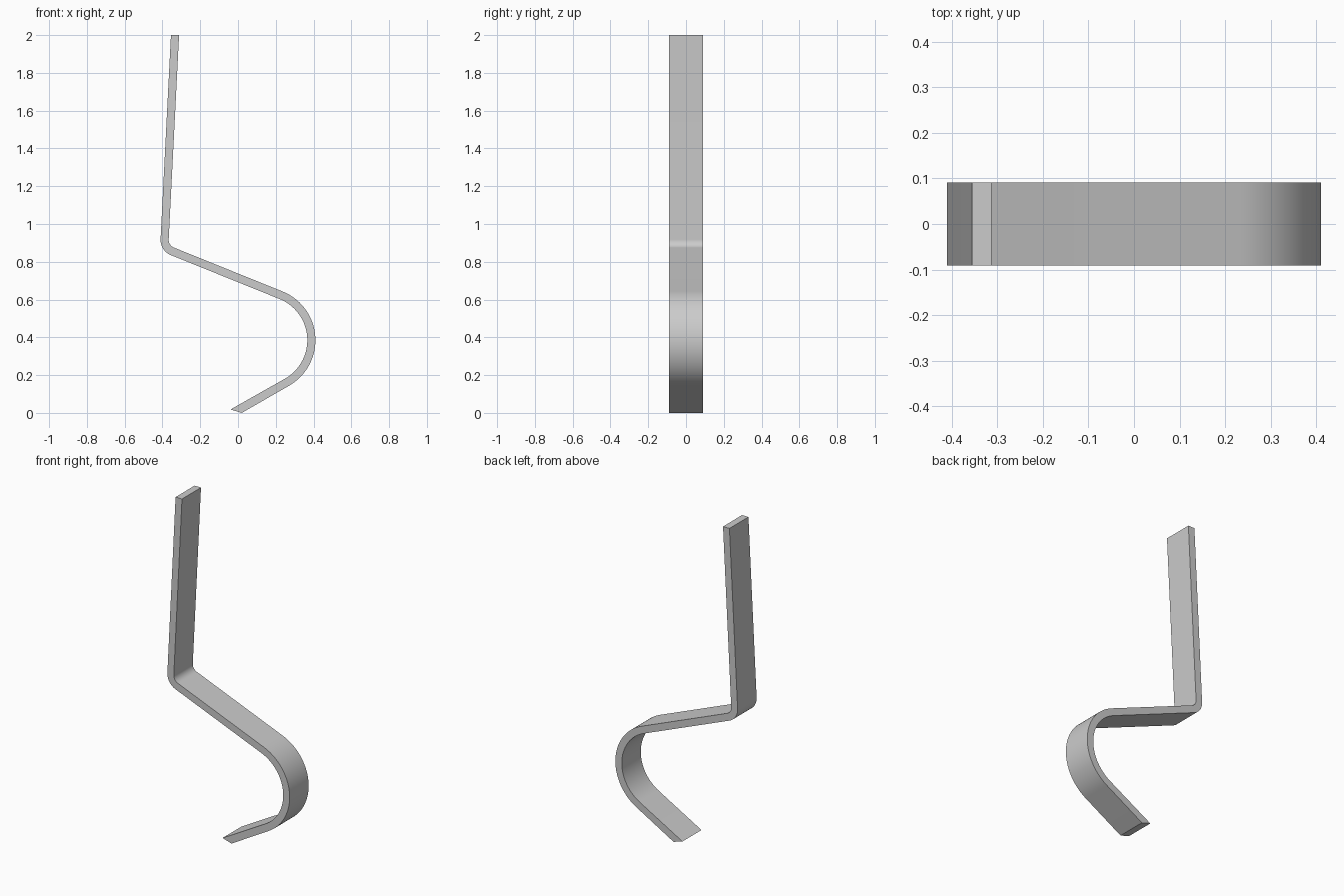
import bpy, bmesh
from math import radians, cos, sin

cube = bpy.data.objects.get("Cube")
if cube:
    bpy.data.objects.remove(cube, do_unlink=True)

HALF_WIDTH = 0.091


def arc(cx, cz, r_a, r_b, start, end, steps):
    """Pairs of points on the two sides of the strip around one bend."""
    pairs = []
    for i in range(steps + 1):
        t = radians(start + (end - start) * i / steps)
        pairs.append([(cx + r * cos(t), cz + r * sin(t)) for r in (r_a, r_b)])
    return pairs


# Side profile: level cut top, small bend, large bend, slanted tip
profile = [[(-0.355, 2.0), (-0.312, 2.0)]]
profile += arc(-0.323, 0.916, 0.087, 0.044, 177, 248.5, 16)
profile += arc(0.132, 0.385, 0.235, 0.278, 68.5, -60.5, 40)
profile += [[(-0.04, 0.018), (0.02, 0.0)]]

# Strip of quads extruded across the width
bm = bmesh.new()
rows = [[bm.verts.new((x, -HALF_WIDTH, z)) for x, z in pair] for pair in profile]
faces = [bm.faces.new((a[0], a[1], b[1], b[0])) for a, b in zip(rows, rows[1:])]
extruded = bmesh.ops.extrude_face_region(bm, geom=faces)["geom"]
bmesh.ops.translate(bm, vec=(0, 2 * HALF_WIDTH, 0),
                    verts=[v for v in extruded if isinstance(v, bmesh.types.BMVert)])
bmesh.ops.recalc_face_normals(bm, faces=bm.faces)
mesh = bpy.data.meshes.new("bent_strip")
bm.to_mesh(mesh)
bm.free()

strip = bpy.data.objects.new("bent_strip", mesh)
bpy.context.collection.objects.link(strip)

# Plain grey metal
grey = bpy.data.materials.new("grey")
grey.use_nodes = True
colour = (0.6, 0.6, 0.6, 1)
grey.diffuse_color = colour
grey.node_tree.nodes["Principled BSDF"].inputs["Base Color"].default_value = colour
mesh.materials.append(grey)

# Smooth bends with sharp strip edges
bpy.ops.object.select_all(action="DESELECT")
strip.select_set(True)
bpy.context.view_layer.objects.active = strip
bpy.ops.object.shade_smooth_by_angle(angle=radians(30))
